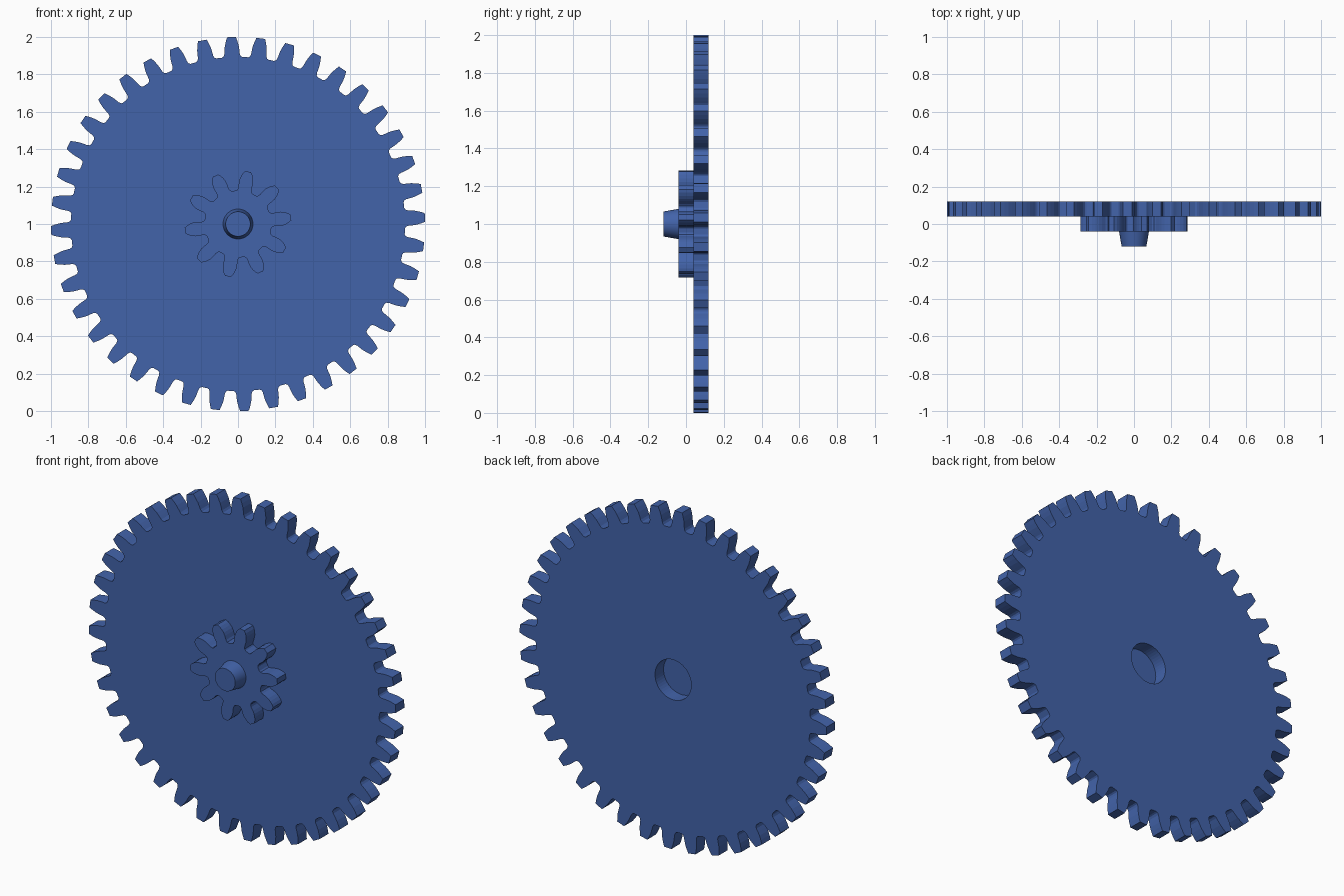
import bpy, bmesh, math
from mathutils import Matrix, Vector

if "Cube" in bpy.data.objects:
    bpy.data.objects.remove(bpy.data.objects["Cube"])

CZ = 1.0  # height of the axle

blue = bpy.data.materials.new("blue")
blue.diffuse_color = (0.055, 0.125, 0.40, 1)
blue.use_nodes = True
blue.node_tree.nodes["Principled BSDF"].inputs["Base Color"].default_value = blue.diffuse_color


def polar(r, deg, y):
    a = math.radians(deg)
    return Vector((r * math.cos(a), y, CZ + r * math.sin(a)))


def gear_loop(teeth, phase, flank, y):
    """Outline; flank = (radius, half width in degrees) from root to tip."""
    pts = []
    for i in range(teeth):
        mid = phase + i * 360 / teeth
        pts += [polar(r, mid - h, y) for r, h in flank]
        pts += [polar(r, mid + h, y) for r, h in reversed(flank)]
    return pts


def finish(name, bm):
    bmesh.ops.recalc_face_normals(bm, faces=bm.faces)
    me = bpy.data.meshes.new(name)
    bm.to_mesh(me)
    bm.free()
    me.materials.append(blue)
    ob = bpy.data.objects.new(name, me)
    bpy.context.collection.objects.link(ob)
    return ob


def plate(name, loops, depth):
    """Fill the loops (inner ones become holes) and extrude towards the back."""
    bm = bmesh.new()
    for pts in loops:
        vs = [bm.verts.new(p) for p in pts]
        for a, b in zip(vs, vs[1:] + vs[:1]):
            bm.edges.new((a, b))
    if len(loops) == 1:
        bm.faces.new(list(bm.verts))
    else:
        bmesh.ops.triangle_fill(bm, use_beauty=True, edges=bm.edges[:],
                                normal=(0, -1, 0))
    ext = bmesh.ops.extrude_face_region(bm, geom=bm.faces[:],
                                        use_keep_orig=True)
    new = [g for g in ext["geom"] if isinstance(g, bmesh.types.BMVert)]
    bmesh.ops.translate(bm, verts=new, vec=(0, depth, 0))
    return finish(name, bm)


# Large wheel with a round socket at the back
wheel_flank = [(0.893, 3.5), (0.898, 2.95), (0.91, 2.6), (0.93, 2.45),
               (0.952, 2.25), (0.976, 1.85), (1.0, 1.35)]
socket = [polar(0.118, i * 360 / 48, 0.04) for i in range(48)]
plate("large_gear_wheel", [gear_loop(40, 2.0, wheel_flank, 0.04), socket], 0.08)

# Small pinion in front of the wheel
pinion_flank = [(0.179, 14.5), (0.184, 11.8), (0.197, 10.2), (0.22, 9.8),
                (0.238, 9.0), (0.255, 7.5), (0.272, 5.4), (0.2855, 3.0)]
plate("pinion_gear", [gear_loop(10, 7.0, pinion_flank, -0.04)], 0.08)

# Tapered axle stub
bm = bmesh.new()
bmesh.ops.create_cone(bm, cap_ends=True, segments=48, radius1=0.08,
                      radius2=0.066, depth=0.08,
                      matrix=Matrix.Translation((0, -0.08, CZ))
                      @ Matrix.Rotation(math.pi / 2, 4, 'X'))
stub = finish("axle_stub", bm)
for p in stub.data.polygons:
    p.use_smooth = len(p.vertices) == 4
